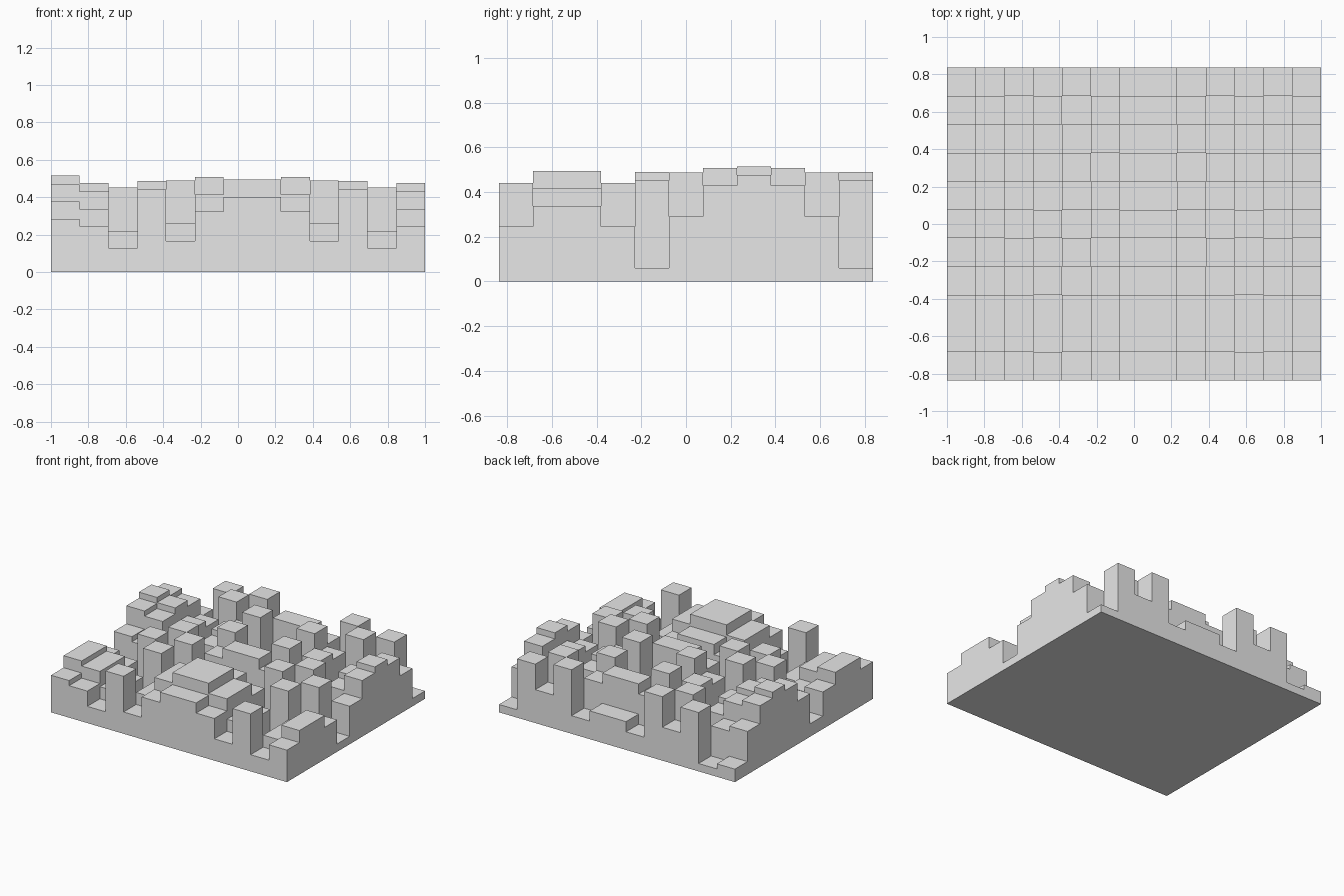
import bpy
import bmesh

cube = bpy.data.objects.get("Cube")
if cube:
    bpy.data.objects.remove(cube, do_unlink=True)

# Acoustic diffuser: well depths follow quadratic residues along both axes
COLS, ROWS = 13, 11
HALF_X, HALF_Y = 1.0, 0.836
TOP, DEPTH = 0.515, 0.508
FIRST_ROW = 4          # phase of the sequence along y


def xs(i):
    return -HALF_X + 2 * HALF_X * i / COLS


def ys(j):
    return -HALF_Y + 2 * HALF_Y * j / ROWS


def height(i, j):
    if not (0 <= i < COLS and 0 <= j < ROWS):
        return 0.0
    a = i * i % COLS / COLS
    b = (j + FIRST_ROW) ** 2 % ROWS / ROWS
    return TOP - DEPTH * ((a + b) % 1.0)


bm = bmesh.new()


def face(*points):
    bm.faces.new([bm.verts.new(p) for p in points])


# Block tops
for i in range(COLS):
    for j in range(ROWS):
        z = height(i, j)
        x0, x1, y0, y1 = xs(i), xs(i + 1), ys(j), ys(j + 1)
        face((x0, y0, z), (x1, y0, z), (x1, y1, z), (x0, y1, z))

# Walls between blocks of unequal height, and the outer sides
for i in range(COLS + 1):
    for j in range(ROWS):
        a, b = height(i - 1, j), height(i, j)
        if abs(a - b) > 1e-5:
            x, y0, y1 = xs(i), ys(j), ys(j + 1)
            face((x, y0, b), (x, y1, b), (x, y1, a), (x, y0, a))
for i in range(COLS):
    for j in range(ROWS + 1):
        a, b = height(i, j - 1), height(i, j)
        if abs(a - b) > 1e-5:
            y, x0, x1 = ys(j), xs(i), xs(i + 1)
            face((x0, y, a), (x1, y, a), (x1, y, b), (x0, y, b))

# Flat underside
face((-HALF_X, HALF_Y, 0), (HALF_X, HALF_Y, 0),
     (HALF_X, -HALF_Y, 0), (-HALF_X, -HALF_Y, 0))
bmesh.ops.remove_doubles(bm, verts=bm.verts, dist=1e-5)

mesh = bpy.data.meshes.new("diffuser_panel")
bm.to_mesh(mesh)
bm.free()
panel = bpy.data.objects.new("diffuser_panel", mesh)
bpy.context.collection.objects.link(panel)

# Plain grey material
grey = bpy.data.materials.new("light grey")
grey.use_nodes = True
colour = (0.8, 0.8, 0.8, 1.0)
grey.diffuse_color = colour
grey.node_tree.nodes["Principled BSDF"].inputs["Base Color"].default_value = colour
mesh.materials.append(grey)
